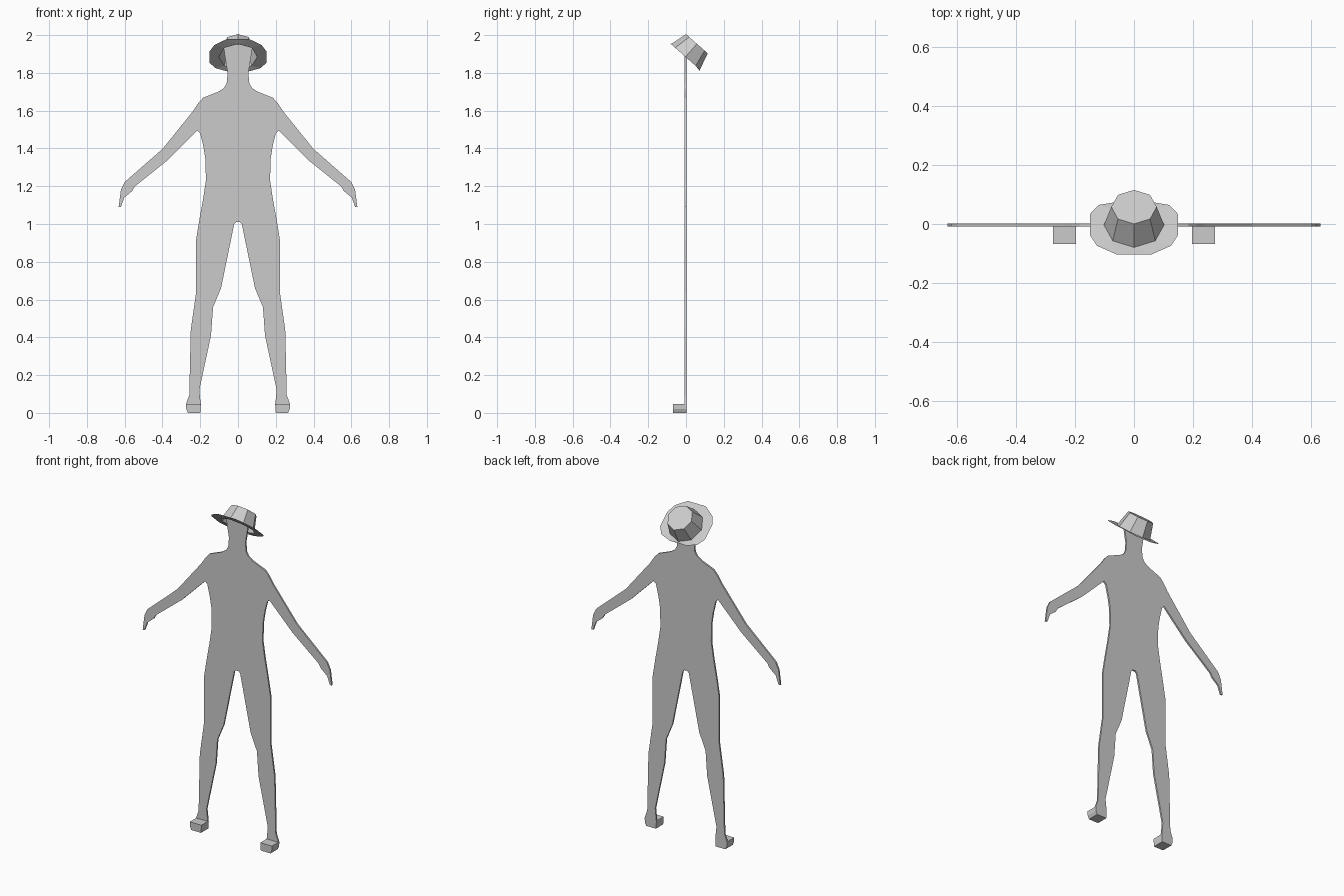
import bpy, bmesh, math
from mathutils import Matrix, Vector

if "Cube" in bpy.data.objects:
    bpy.data.objects.remove(bpy.data.objects["Cube"])

grey = bpy.data.materials.new("plain grey")
grey.diffuse_color = (0.6, 0.6, 0.6, 1)
grey.use_nodes = True
grey.node_tree.nodes["Principled BSDF"].inputs["Base Color"].default_value = grey.diffuse_color


def finish(name, bm, fix_normals=True):
    if fix_normals:
        bmesh.ops.recalc_face_normals(bm, faces=bm.faces)
    mesh = bpy.data.meshes.new(name)
    bm.to_mesh(mesh)
    bm.free()
    mesh.materials.append(grey)
    obj = bpy.data.objects.new(name, mesh)
    bpy.context.collection.objects.link(obj)
    return obj


def slab(name, outline, front, back):
    """Extrude an (x, z) outline along y."""
    bm = bmesh.new()
    face = bm.faces.new([bm.verts.new((x, front, z)) for x, z in outline])
    new = bmesh.ops.extrude_face_region(bm, geom=[face])["geom"]
    for v in new:
        if isinstance(v, bmesh.types.BMVert):
            v.co.y = back
    return finish(name, bm)


# Flat body cut-out: half outline from crown of head to crotch, then mirrored
half = [
    (0.05, 1.95), (0.075, 1.93), (0.07, 1.89), (0.055, 1.80), (0.06, 1.745), (0.074, 1.72),
    (0.105, 1.70), (0.185, 1.668), (0.21, 1.64), (0.24, 1.595),                # shoulder
    (0.40, 1.397), (0.60, 1.222), (0.62, 1.18), (0.632, 1.09), (0.62, 1.09),   # arm, hand
    (0.602, 1.14), (0.56, 1.175), (0.545, 1.20), (0.37, 1.34), (0.215, 1.495), (0.20, 1.48),
    (0.183, 1.41), (0.172, 1.34), (0.17, 1.23), (0.185, 1.13), (0.205, 1.02),  # torso
    (0.222, 0.915), (0.222, 0.635), (0.25, 0.44), (0.258, 0.095),              # outer leg
    (0.275, 0.047), (0.274, 0.02), (0.265, 0), (0.20, 0), (0.197, 0.045),      # foot
    (0.205, 0.12), (0.143, 0.41), (0.132, 0.56), (0.09, 0.66), (0.02, 1.0), (0.01, 1.01),
]
slab("body", half + [(-x, z) for x, z in reversed(half)], -0.008, 0.002)

# Feet pointing forward
foot = [(0.197, 0.047), (0.275, 0.047), (0.274, 0.02), (0.265, 0), (0.20, 0)]
for side, s in (("right", 1), ("left", -1)):
    slab(side + "_foot", [(s * x, z) for x, z in foot], -0.068, -0.006)

# Hat in its own upright frame, then tipped backwards
tilt = Matrix.Translation((0, -0.003, 1.885)) @ Matrix.Rotation(math.radians(-41.5), 4, "X")


def octagon(bm, radius, z):
    return [bm.verts.new((radius * math.sin(i * math.pi / 4), -radius * math.cos(i * math.pi / 4), z))
            for i in range(8)]


# Faceted crown, open underneath
bm = bmesh.new()
base, top = octagon(bm, 0.102, 0), octagon(bm, 0.077, 0.092)
bm.faces.new(top)
for i in range(8):
    j = (i + 1) % 8
    bm.faces.new((base[i], base[j], top[j], top[i]))
bm.transform(tilt)
finish("hat_crown", bm, False)

# Thin uneven brim: ring between crown base and a twelve-sided edge
edge = [(0.06, -0.137), (0.125, -0.095), (0.15, -0.045), (0.15, 0.048), (0.12, 0.09), (0.055, 0.11)]
edge += [(-x, y) for x, y in reversed(edge)]
bm = bmesh.new()
inner = octagon(bm, 0.102, 0)
outer = [bm.verts.new((x, y, 0.004 if y < -0.1 else -0.006 if y > 0.1 else 0)) for x, y in edge]
loops = [bm.edges.new((ring[i], ring[(i + 1) % len(ring)])) for ring in (inner, outer) for i in range(len(ring))]
bmesh.ops.bridge_loops(bm, edges=loops)
bmesh.ops.recalc_face_normals(bm, faces=bm.faces)
bm.transform(tilt)
bm.normal_update()
if sum((f.normal.z for f in bm.faces)) < 0:
    bmesh.ops.reverse_faces(bm, faces=bm.faces)
finish("hat_brim", bm, False)
